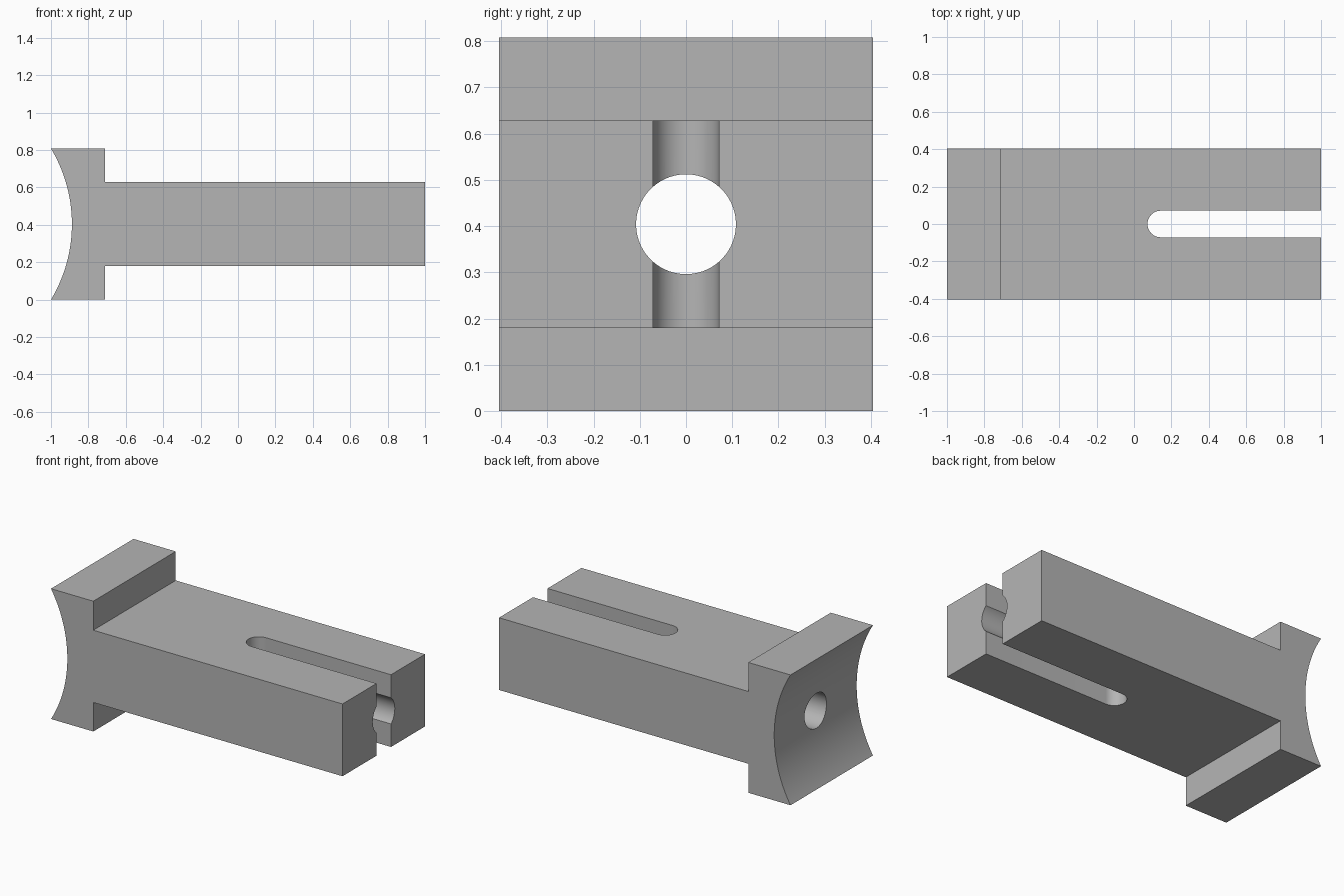
import bpy, bmesh
from math import asin, cos, sin, pi, radians

cube = bpy.data.objects.get("Cube")
if cube:
    bpy.data.objects.remove(cube, do_unlink=True)

HALF = 0.404                  # half width and half height of the flange
MID = HALF                    # height of the centre axis
SHANK = 0.224                 # half height of the shank
FLANGE_X = -0.71
SAG = 0.112                   # depth of the concave end
SLOT_R, SLOT_X = 0.071, 0.143
HOLE_R = 0.108

grey = bpy.data.materials.new("plain grey")
grey.use_nodes = True
color = (0.46, 0.46, 0.46, 1)
grey.diffuse_color = color
grey.node_tree.nodes["Principled BSDF"].inputs["Base Color"].default_value = color


def prism(name, points, offset):
    """Extrude a closed outline of 3D points along an offset."""
    bm = bmesh.new()
    face = bm.faces.new([bm.verts.new(p) for p in points])
    ext = bmesh.ops.extrude_face_region(bm, geom=[face])
    verts = [g for g in ext["geom"] if isinstance(g, bmesh.types.BMVert)]
    bmesh.ops.translate(bm, verts=verts, vec=offset)
    bmesh.ops.recalc_face_normals(bm, faces=bm.faces[:])
    mesh = bpy.data.meshes.new(name)
    bm.to_mesh(mesh)
    bm.free()
    mesh.materials.append(grey)
    obj = bpy.data.objects.new(name, mesh)
    bpy.context.collection.objects.link(obj)
    return obj


# Body: T-shaped side profile with a concave arc on the flange end
radius = (HALF ** 2 + SAG ** 2) / (2 * SAG)
span = asin(HALF / radius)
arc = [-span + 2 * span * i / 40 for i in range(41)]
profile = [(-1 + SAG - radius + radius * cos(a), radius * sin(a)) for a in arc]
profile += [(FLANGE_X, HALF), (FLANGE_X, SHANK), (1, SHANK),
            (1, -SHANK), (FLANGE_X, -SHANK), (FLANGE_X, -HALF)]
body = prism("slotted_block", [(x, -HALF, MID + z) for x, z in profile],
             (0, 2 * HALF, 0))

# Slot cutter: round-ended, open at the free end
turn = [pi / 2 + pi * i / 32 for i in range(33)]
slot = [(SLOT_X + SLOT_R * cos(a), SLOT_R * sin(a), -1) for a in turn]
slot += [(2, -SLOT_R, -1), (2, SLOT_R, -1)]
slot_cutter = prism("slot_cutter", slot, (0, 0, 3))

# Bore cutter: round hole along the whole length
ring = [2 * pi * (i + 0.5) / 64 for i in range(64)]
bore_cutter = prism("bore_cutter",
                    [(-2, HOLE_R * cos(a), MID + HOLE_R * sin(a)) for a in ring],
                    (4, 0, 0))

# Cut both openings, bake the result and drop the cutters
cutters = (slot_cutter, bore_cutter)
for cutter in cutters:
    cutter.hide_render = True
    mod = body.modifiers.new(cutter.name, "BOOLEAN")
    mod.operation = "DIFFERENCE"
    mod.solver = "EXACT"
    mod.object = cutter
bpy.context.view_layer.update()
graph = bpy.context.evaluated_depsgraph_get()
cut_mesh = bpy.data.meshes.new_from_object(body.evaluated_get(graph))
body.modifiers.clear()
body.data = cut_mesh
for cutter in cutters:
    bpy.data.objects.remove(cutter, do_unlink=True)

# One grey throughout, smooth curves with sharp corners
body.data.materials.clear()
body.data.materials.append(grey)
for poly in body.data.polygons:
    poly.material_index = 0
bpy.ops.object.select_all(action="DESELECT")
body.select_set(True)
bpy.context.view_layer.objects.active = body
bpy.ops.object.shade_smooth_by_angle(angle=radians(30))
